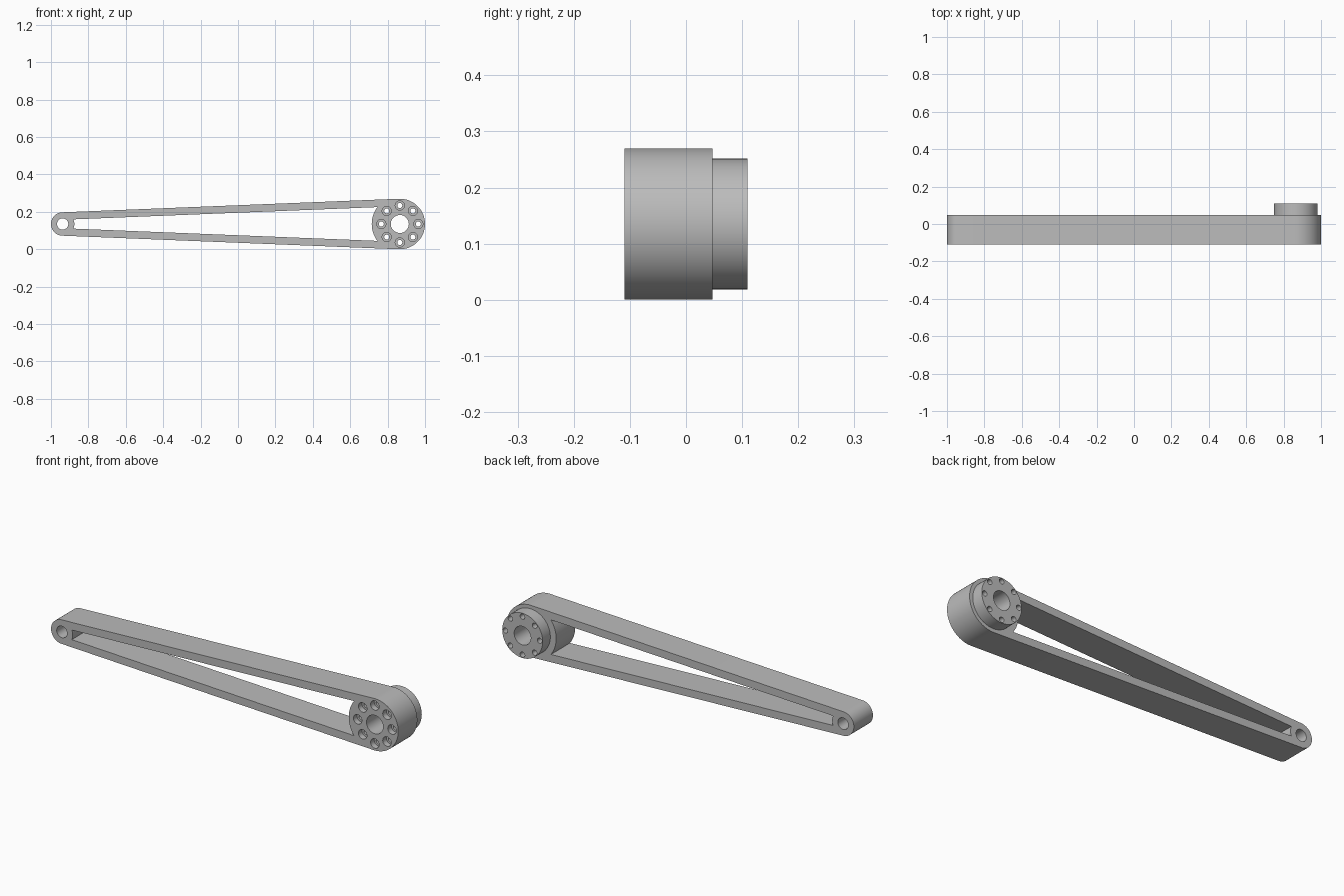
import bpy
import bmesh
from math import sin, cos, pi, acos, radians

if "Cube" in bpy.data.objects:
    bpy.data.objects.remove(bpy.data.objects["Cube"], do_unlink=True)

# Main dimensions
BIG, SMALL, MID_Z = 0.865, -0.9375, 0.135
R_BIG, R_SMALL, WALL, R_HUB = 0.135, 0.0625, 0.04, 0.15
FRONT, SEAM, BACK = -0.11, 0.047, 0.11
TANGENT = pi - acos((R_BIG - R_SMALL) / (BIG - SMALL))

grey = bpy.data.materials.new("plain_grey")
grey.use_nodes = True
grey.diffuse_color = (0.5, 0.5, 0.5, 1)
grey.node_tree.nodes["Principled BSDF"].inputs["Base Color"].default_value = (0.5, 0.5, 0.5, 1)


def arc(cx, radius, start, end, steps):
    """Points in the x-z plane along an arc about (cx, MID_Z)."""
    angles = [start + (end - start) * i / steps for i in range(steps + 1)]
    return [(cx + radius * cos(a), MID_Z + radius * sin(a)) for a in angles]


def circle(cx, radius, steps=64):
    return arc(cx, radius, 0, 2 * pi, steps)[:-1]


def prism(name, outline, y0, y1):
    """Extrude an x-z outline from y0 to y1."""
    bm = bmesh.new()
    face = bm.faces.new([bm.verts.new((x, y0, z)) for x, z in outline])
    extruded = bmesh.ops.extrude_face_region(bm, geom=[face])["geom"]
    verts = [v for v in extruded if isinstance(v, bmesh.types.BMVert)]
    bmesh.ops.translate(bm, verts=verts, vec=(0, y1 - y0, 0))
    bmesh.ops.recalc_face_normals(bm, faces=bm.faces)
    mesh = bpy.data.meshes.new(name)
    bm.to_mesh(mesh)
    bm.free()
    mesh.materials.append(grey)
    obj = bpy.data.objects.new(name, mesh)
    bpy.context.collection.objects.link(obj)
    return obj


def cut(obj, outline, y0=-1, y1=1):
    """Cut an outline out of the part, then discard the cutter."""
    cutter = prism("cutter", outline, y0, y1)
    cutter.hide_render = True
    mod = obj.modifiers.new("cut", "BOOLEAN")
    mod.operation, mod.solver, mod.object = "DIFFERENCE", "EXACT", cutter
    bpy.context.view_layer.objects.active = obj
    bpy.ops.object.modifier_apply(modifier=mod.name)
    bpy.data.objects.remove(cutter, do_unlink=True)


# Tapered arm wrapped around both ends
arm = prism("tapered_arm",
            arc(BIG, R_BIG, -TANGENT, TANGENT, 48)
            + arc(SMALL, R_SMALL, TANGENT, 2 * pi - TANGENT, 40), FRONT, SEAM)

# Long slot that leaves two straight bars and round ends
big_start = TANGENT + acos((R_BIG - WALL) / R_HUB)
small_end = TANGENT - acos((R_SMALL - WALL) / R_SMALL)
cut(arm, arc(BIG, R_HUB, big_start, 2 * pi - big_start, 20)
    + arc(SMALL, R_SMALL, -small_end, small_end, 10))
cut(arm, circle(SMALL, 0.03))

# Round mounting boss on the back
boss = prism("mounting_boss", circle(BIG, 0.1165), SEAM, BACK)

# Centre bore and ring of counterbored bolt holes
for part in (arm, boss):
    cut(part, circle(BIG, 0.048))
for i in range(8):
    dx, dz = 0.099 * cos(i * pi / 4), 0.099 * sin(i * pi / 4)
    bolt, head = ([(x + dx, z + dz) for x, z in circle(BIG, r, 24)] for r in (0.0135, 0.0245))
    for part in (arm, boss):
        cut(part, bolt)
    cut(arm, head, -1, FRONT + 0.03)

# Smooth round walls, sharp rims
for part in (arm, boss):
    bpy.ops.object.select_all(action="DESELECT")
    part.select_set(True)
    bpy.context.view_layer.objects.active = part
    bpy.ops.object.shade_smooth_by_angle(angle=radians(30))
